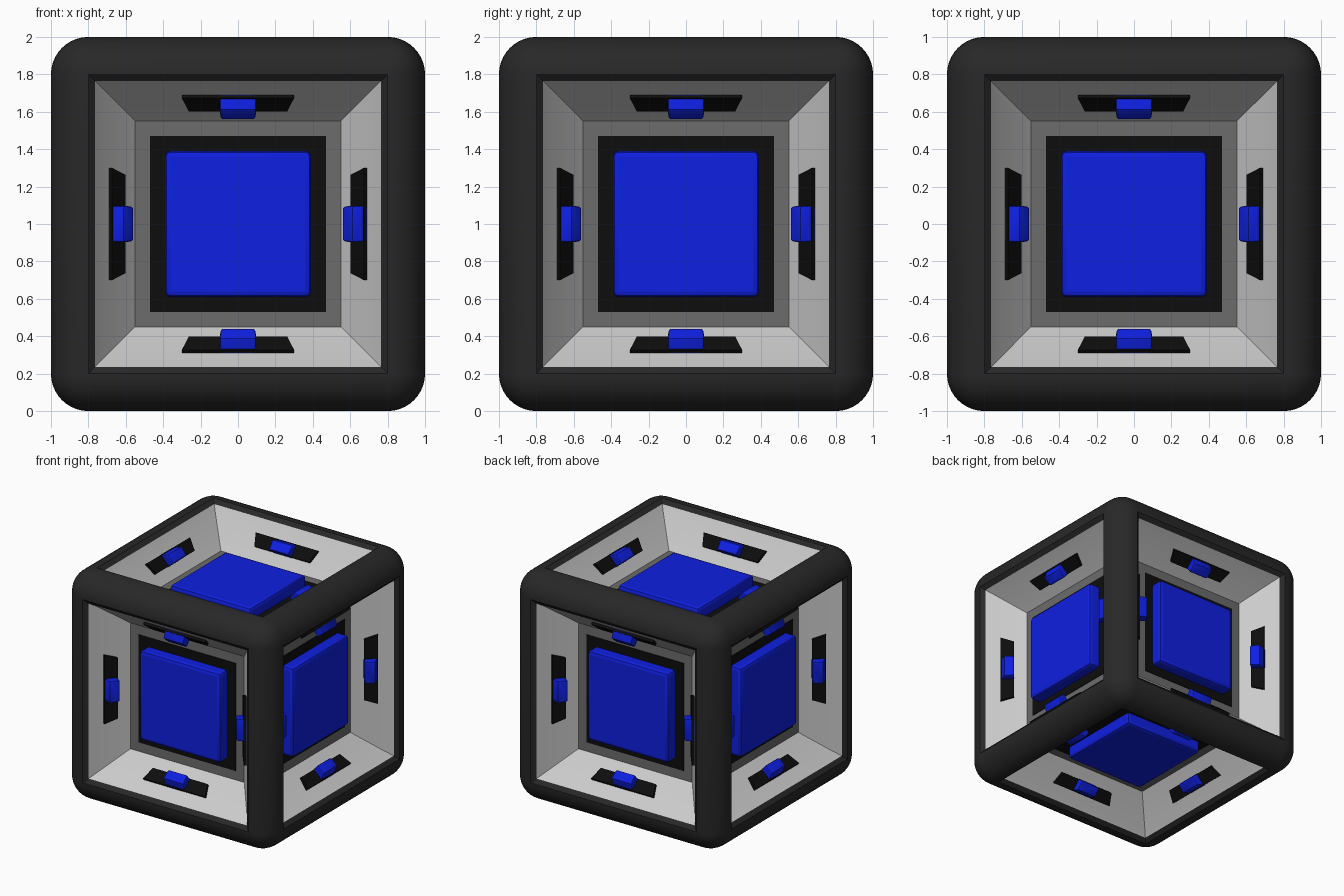
import bpy, bmesh
from math import pi
from mathutils import Matrix, Vector

if "Cube" in bpy.data.objects:
    bpy.data.objects.remove(bpy.data.objects["Cube"])


def material(name, rgb):
    m = bpy.data.materials.new(name)
    m.diffuse_color = (*rgb, 1)
    m.use_nodes = True
    m.node_tree.nodes["Principled BSDF"].inputs["Base Color"].default_value = m.diffuse_color
    return m


DARK = material("dark_rubber", (0.021, 0.021, 0.021))
BLACK = material("black", (0.004, 0.004, 0.004))
BLUE = material("blue", (0.0045, 0.014, 0.75))
WALL = material("wall_grey", (0.65, 0.65, 0.65))
FLOOR = material("floor_grey", (0.15, 0.15, 0.15))

# Six face frames (local z points out of the cube) and four walls per face
CENTRE = Matrix.Translation((0, 0, 1))
FACES = [CENTRE @ Matrix.Rotation(k * pi / 2, 4, 'Z') @ Matrix.Rotation(pi / 2, 4, 'X') for k in range(4)]
FACES += [CENTRE, CENTRE @ Matrix.Rotation(pi, 4, 'X')]
v = Vector((0.175, 0, 0.21)).normalized()      # up the sloped wall
n = Vector((-v.z, 0, v.x))                     # out of the sloped wall
wall = Matrix(((0, v.x, n.x, 0.69), (-1, 0, 0, 0), (0, v.z, n.z, 0.868), (0, 0, 0, 1)))
WALLS = [f @ Matrix.Rotation(k * pi / 2, 4, 'Z') @ wall for f in FACES for k in range(4)]


def finish(name, bm, mats):
    me = bpy.data.meshes.new(name)
    bm.to_mesh(me)
    bm.free()
    for m in mats:
        me.materials.append(m)
    ob = bpy.data.objects.new(name, me)
    bpy.context.collection.objects.link(ob)
    bpy.ops.object.select_all(action='DESELECT')
    ob.select_set(True)
    bpy.context.view_layer.objects.active = ob
    bpy.ops.object.shade_smooth_by_angle(angle=pi / 9)


def boxes(name, lo, hi, mat, places, bevel=0.0, taper=1.0, lean=0.0):
    """A box from lo to hi, narrowed at low y, leaning back at its high-y end, copied to every place."""
    bm = bmesh.new()
    for place in places:
        new = bmesh.ops.create_cube(bm, size=1)["verts"]
        for p in new:
            c = p.co.copy()
            p.co = Vector([lo[i] + (c[i] + 0.5) * (hi[i] - lo[i]) for i in range(3)])
            if c.y < 0:
                p.co.x *= taper
            elif c.z > 0:
                p.co.y -= lean
        bmesh.ops.transform(bm, matrix=place, verts=new)
    bmesh.ops.recalc_face_normals(bm, faces=bm.faces)
    if bevel:
        bmesh.ops.bevel(bm, geom=bm.edges[:], offset=bevel, segments=2, profile=0.5, affect='EDGES')
    finish(name, bm, [mat])


def stepped_wells(bm, profile, floor=False):
    """Square rings stepping through (half width, height) on each face of the cube."""
    for face in FACES:
        rings = [[bm.verts.new(face @ Vector((sx * r, sy * r, d)))
                  for sx, sy in ((-1, -1), (1, -1), (1, 1), (-1, 1))] for r, d in profile]
        for a, b in zip(rings, rings[1:]):
            for i in range(4):
                j = (i + 1) % 4
                bm.faces.new((a[i], a[j], b[j], b[i]))
        if floor:
            bm.faces.new(rings[-1]).material_index = 1


# Rounded outer frame with an open, chamfered window in each face
bm = bmesh.new()
bmesh.ops.create_cube(bm, size=2, matrix=CENTRE)
bmesh.ops.bevel(bm, geom=bm.edges[:], offset=0.2, segments=10, profile=0.5, affect='EDGES')
bmesh.ops.delete(bm, geom=[f for f in bm.faces if f.calc_area() > 1], context='FACES')
stepped_wells(bm, [(0.8, 1.0), (0.765, 0.97)])
bmesh.ops.remove_doubles(bm, verts=bm.verts, dist=0.0005)
finish("frame", bm, [DARK])

# Stepped, sloping recess down to a floor on each face
bm = bmesh.new()
stepped_wells(bm, [(0.765, 0.97), (0.725, 0.91), (0.55, 0.70)], floor=True)
finish("recess", bm, [WALL, FLOOR])

# Black backing plate and raised blue panel
boxes("backing_plate", (-0.47, -0.47, 0.66), (0.47, 0.47, 0.705), BLACK, FACES)
boxes("panel", (-0.39, -0.39, 0.66), (0.39, 0.39, 0.805), BLUE, FACES, bevel=0.028)

# Black slot strips and blue clasps on the sloped walls
boxes("slot_strip", (-0.30, -0.11, -0.03), (0.30, 0.0, 0.022), BLACK, WALLS, taper=0.88)
boxes("clasp", (-0.098, -0.112, -0.03), (0.098, 0.012, 0.08), BLUE, WALLS, bevel=0.012, taper=0.95, lean=0.04)
